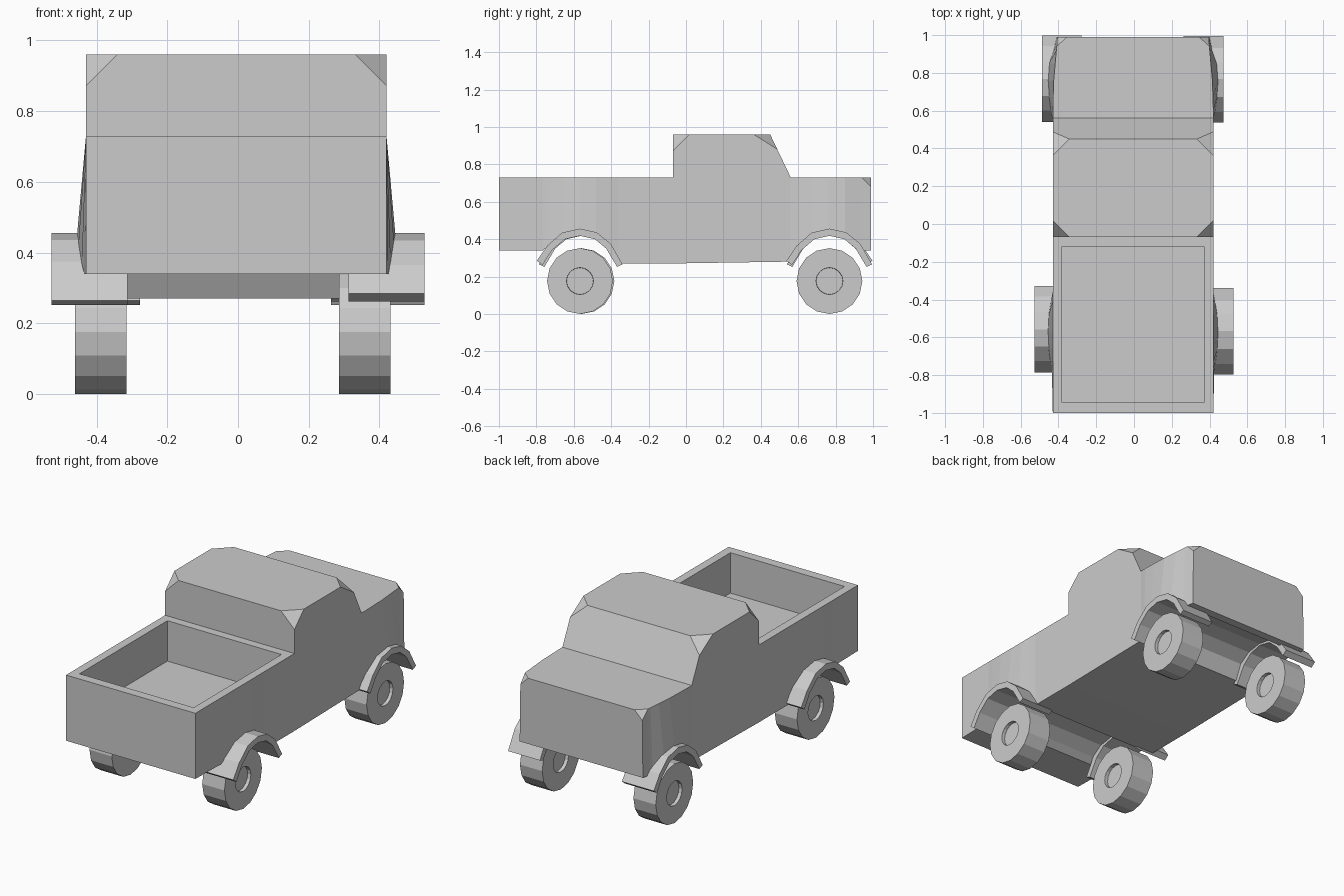
import bpy, bmesh
from math import pi
from mathutils import Matrix, Vector

if "Cube" in bpy.data.objects:
    bpy.data.objects.remove(bpy.data.objects["Cube"])

CX = -0.005  # body centre line


def finish(bm, name):
    bmesh.ops.recalc_face_normals(bm, faces=bm.faces[:])
    me = bpy.data.meshes.new(name)
    bm.to_mesh(me)
    bm.free()
    ob = bpy.data.objects.new(name, me)
    bpy.context.collection.objects.link(ob)
    return ob


def quad(bm, *pts):
    return bm.faces.new([bm.verts.new(p) for p in pts])


# Body: cross-sections along y (y, underside z, half width low, half width high)
TOP = 0.73
W = 0.425
sections = [
    (-1.00, 0.34, W, W), (-0.765, 0.34, 0.43, W), (-0.73, 0.37, 0.437, W),
    (-0.66, 0.415, 0.447, W), (-0.57, 0.43, 0.452, W), (-0.48, 0.415, 0.447, W),
    (-0.41, 0.36, 0.435, W), (-0.36, 0.27, W, W), (-0.07, 0.27, W, W),
    (0.56, 0.28, W, W), (0.60, 0.37, 0.435, W), (0.67, 0.415, 0.445, 0.423),
    (0.76, 0.43, 0.452, 0.42), (0.85, 0.415, 0.445, 0.412),
    (0.92, 0.36, 0.42, 0.406), (0.94, 0.34, 0.415, 0.404), (0.99, 0.34, 0.405, 0.40),
]
bm = bmesh.new()


def corners(s):
    y, zb, wl, wh = s
    return [Vector((CX - wl, y, zb)), Vector((CX - wh, y, TOP)),
            Vector((CX + wh, y, TOP)), Vector((CX + wl, y, zb))]


for a, b in zip(sections, sections[1:]):
    p, q = corners(a), corners(b)
    quad(bm, p[0], p[1], q[1], q[0])       # left side
    quad(bm, p[2], p[3], q[3], q[2])       # right side
    quad(bm, p[3], p[0], q[0], q[3])       # underside
    if a[0] > 0.5:
        quad(bm, p[1], p[2], q[2], q[1])   # hood
quad(bm, *corners(sections[0]))
quad(bm, *corners(sections[-1]))

# Cab on top of the body
cab = [(-0.07, TOP), (-0.07, 0.96), (0.45, 0.96), (0.56, TOP)]
for s in (-1, 1):
    quad(bm, *[(CX + s * W, y, z) for y, z in cab])
for (y0, z0), (y1, z1) in zip(cab, cab[1:]):
    quad(bm, (CX - W, y0, z0), (CX + W, y0, z0), (CX + W, y1, z1), (CX - W, y1, z1))

# Cargo bed: rim, inner walls and floor


def rect(w, y0, y1, z):
    return [(CX - w, y0, z), (CX + w, y0, z), (CX + w, y1, z), (CX - w, y1, z)]


rings = [rect(W, -1.0, -0.07, TOP), rect(0.375, -0.945, -0.12, TOP),
         rect(0.375, -0.945, -0.12, 0.49)]
for r0, r1 in zip(rings, rings[1:]):
    for i in range(4):
        j = (i + 1) % 4
        quad(bm, r0[i], r0[j], r1[j], r1[i])
quad(bm, *rings[-1])
bmesh.ops.remove_doubles(bm, verts=bm.verts[:], dist=0.0005)

# Chamfered corners of cab roof and hood nose
for test, size in ((lambda c: c.z > 0.95, 0.088),
                   (lambda c: c.y > 0.98 and c.z > 0.7, 0.05)):
    bmesh.ops.bevel(bm, geom=[v for v in bm.verts if test(v.co)], offset=size,
                    offset_type='OFFSET', segments=1, profile=0.5, affect='VERTICES')
finish(bm, "truck_body")


# Wheels: 16 sided with a recessed hub on both faces
def wheel(name, x, y):
    bm = bmesh.new()
    bmesh.ops.create_cone(bm, cap_ends=True, segments=16, radius1=0.176,
                          radius2=0.176, depth=0.146)
    caps = [f for f in bm.faces if len(f.verts) == 16]
    bmesh.ops.inset_individual(bm, faces=caps, thickness=0.104)
    bmesh.ops.inset_individual(bm, faces=caps, thickness=0.001, depth=-0.02)
    bmesh.ops.transform(bm, verts=bm.verts[:], matrix=Matrix.Translation(
        (x, y, 0.176)) @ Matrix.Rotation(pi / 2, 4, 'Y'))
    finish(bm, name)


# Fenders: curved band over each wheel, (y, z) relative to the wheel in y
OUTER = [(-0.23, 0.285), (-0.175, 0.365), (-0.095, 0.435), (0.0, 0.456),
         (0.09, 0.436), (0.165, 0.375), (0.228, 0.265)]
INNER = [(-0.2, 0.262), (-0.15, 0.34), (-0.08, 0.4), (0.0, 0.418),
         (0.08, 0.4), (0.14, 0.35), (0.198, 0.252)]


def fender(name, x0, x1, y, flip):
    bm = bmesh.new()
    rows = []
    for o, i in zip(OUTER, INNER):
        rows.append([bm.verts.new((x, y + flip * p[0], p[1]))
                     for x, p in ((x0, o), (x1, o), (x1, i), (x0, i))])
    for a, b in zip(rows, rows[1:]):
        for k in range(4):
            m = (k + 1) % 4
            bm.faces.new((a[k], a[m], b[m], b[k]))
    bm.faces.new(rows[0])
    bm.faces.new(rows[-1])
    finish(bm, name)


for end, y, inner, outer in (("bed", -0.567, 0.312, 0.527), ("hood", 0.767, 0.27, 0.48)):
    for side, s in (("left", -1), ("right", 1)):
        yy = y + (0.008 if s < 0 and end == "bed" else 0)
        shift = -0.007 if end == "hood" else 0
        wheel(f"{end}_{side}_wheel", -0.015 + s * 0.373, yy)
        fender(f"{end}_{side}_fender", s * inner + shift, s * outer + shift, yy, s)
